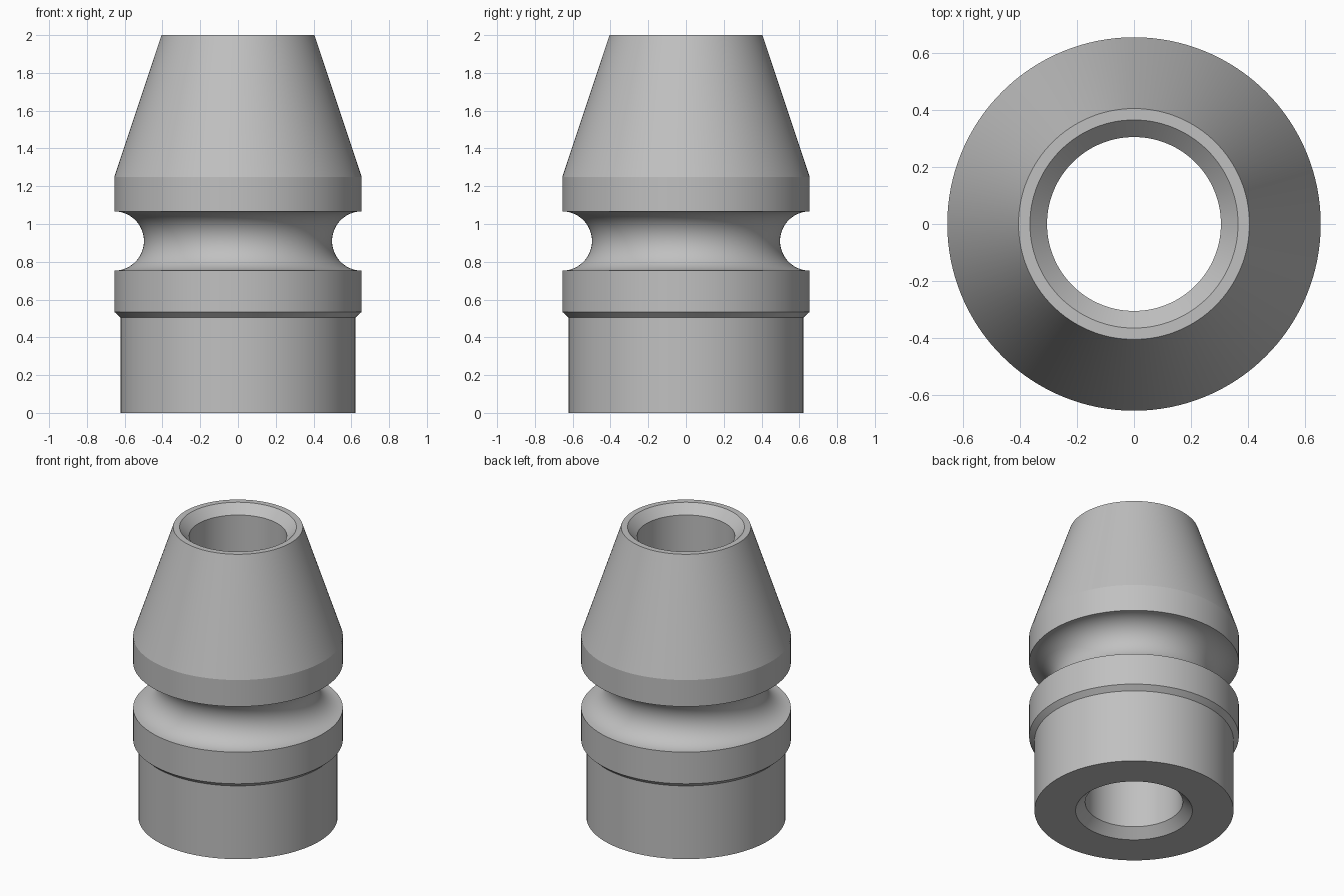
import bpy, bmesh, math

if "Cube" in bpy.data.objects:
    bpy.data.objects.remove(bpy.data.objects["Cube"], do_unlink=True)

# Single grey finish
grey = bpy.data.materials.new("plain_grey")
grey.use_nodes = True
colour = (0.53, 0.53, 0.53, 1)
grey.diffuse_color = colour
grey.node_tree.nodes["Principled BSDF"].inputs["Base Color"].default_value = colour

BORE, BODY, BASE, TIP = 0.305, 0.655, 0.622, 0.405
CHAMFER = 0.06
GROOVE_Z, GROOVE_R = 0.91, 0.157
STEPS = 24

# Outer wall: base, collar, half-round groove, tapered nose
outer = [(BASE, 0), (BASE, 0.505), (BODY, 0.535)]
for i in range(STEPS + 1):
    a = -math.pi / 2 + math.pi * i / STEPS
    outer.append((BODY - GROOVE_R * math.cos(a), GROOVE_Z + GROOVE_R * math.sin(a)))
outer += [(BODY, 1.25), (TIP, 2)]

# Through bore, chamfered at both ends
bore = [(BORE + CHAMFER, 2), (BORE, 2 - CHAMFER), (BORE, CHAMFER), (BORE + CHAMFER, 0)]


def lathe(name, profile, segments=128):
    """Revolve a closed (radius, height) outline around z."""
    bm = bmesh.new()
    verts = [bm.verts.new((r, 0, z)) for r, z in profile]
    edges = [bm.edges.new((v, verts[(i + 1) % len(verts)])) for i, v in enumerate(verts)]
    bmesh.ops.spin(bm, geom=verts + edges, cent=(0, 0, 0), axis=(0, 0, 1),
                   angle=math.tau, steps=segments, use_merge=True)
    bmesh.ops.remove_doubles(bm, verts=bm.verts, dist=1e-5)
    bmesh.ops.recalc_face_normals(bm, faces=bm.faces)
    mesh = bpy.data.meshes.new(name)
    bm.to_mesh(mesh)
    bm.free()
    obj = bpy.data.objects.new(name, mesh)
    bpy.context.collection.objects.link(obj)
    return obj


body = lathe("grooved_sleeve", outer + bore)
body.data.materials.append(grey)

# Smooth round walls, crisp machined edges
bpy.ops.object.select_all(action="DESELECT")
body.select_set(True)
bpy.context.view_layer.objects.active = body
bpy.ops.object.shade_smooth_by_angle(angle=math.radians(15))
